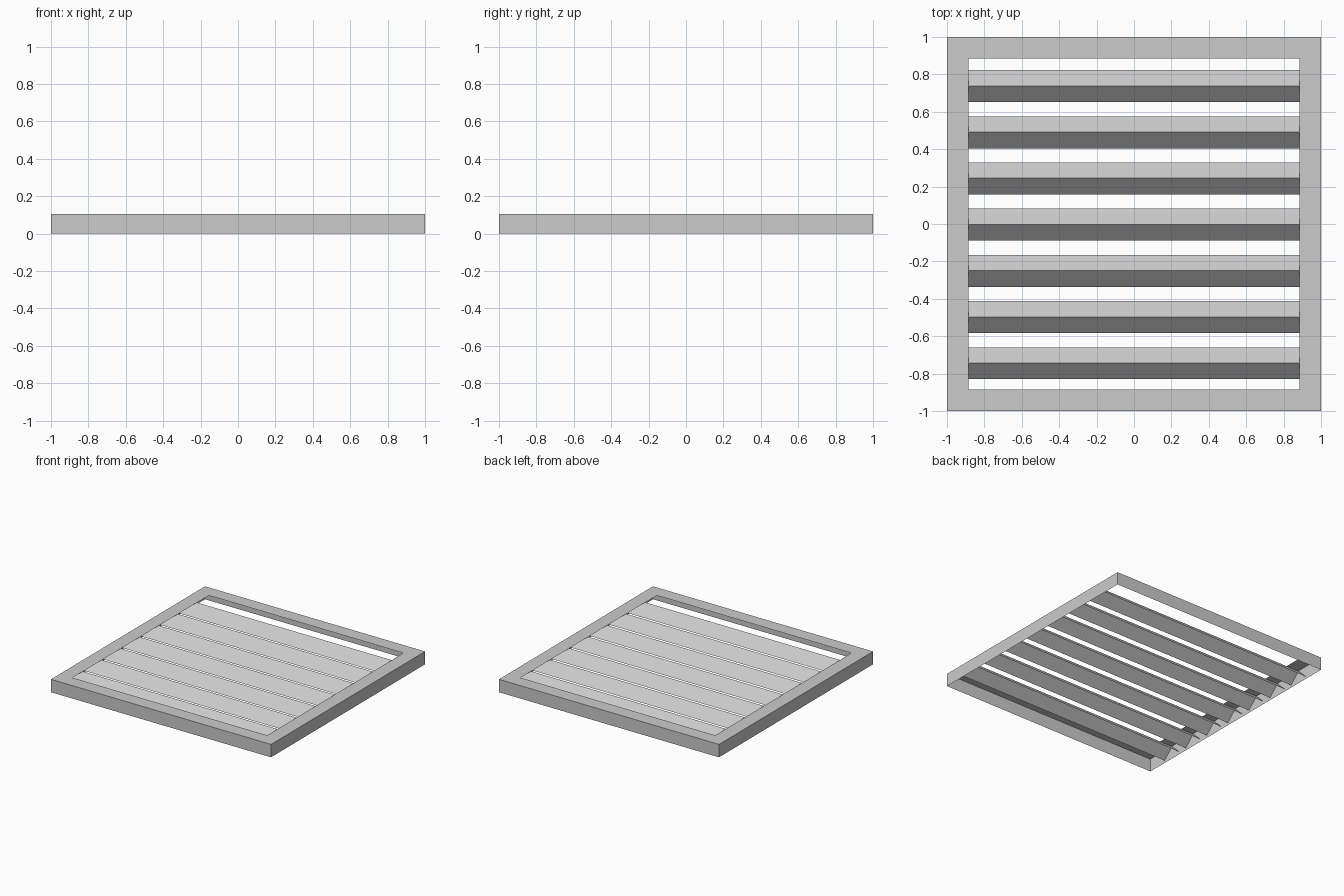
import bpy
import bmesh

cube = bpy.data.objects.get("Cube")
if cube:
    bpy.data.objects.remove(cube, do_unlink=True)

# Single grey metal colour
metal = bpy.data.materials.new("light_grey_metal")
metal.use_nodes = True
grey = (0.6, 0.6, 0.6, 1)
metal.diffuse_color = grey
metal.node_tree.nodes["Principled BSDF"].inputs["Base Color"].default_value = grey

HALF = 1.0
INNER = 0.885
HEIGHT = 0.106


def finish(name, bm):
    mesh = bpy.data.meshes.new(name)
    bm.to_mesh(mesh)
    bm.free()
    mesh.materials.append(metal)
    obj = bpy.data.objects.new(name, mesh)
    bpy.context.collection.objects.link(obj)
    return obj


# Frame: folded sheet angle with outer wall and top flange, open below
bm = bmesh.new()
corners = [(-1, -1), (1, -1), (1, 1), (-1, 1)]
profile = [(HALF, 0), (HALF, HEIGHT), (INNER, HEIGHT)]
rings = [[bm.verts.new((cx * r, cy * r, z)) for cx, cy in corners] for r, z in profile]
for low, high in zip(rings, rings[1:]):
    for i in range(len(corners)):
        j = (i + 1) % len(corners)
        bm.faces.new((low[i], low[j], high[j], high[i]))
finish("frame", bm)

# Slats: folded sheet chevrons, ridge up, running under the side flanges
SLATS = 7
PITCH = 0.247
section = [(-0.087, 0.019), (0, 0.102), (0.084, 0.019)]
for n in range(SLATS):
    y = (n - (SLATS - 1) / 2) * PITCH - 0.002
    bm = bmesh.new()
    ends = [[bm.verts.new((side * 0.998, y + dy, z)) for dy, z in section] for side in (-1, 1)]
    left, right = ends
    for i in range(len(section) - 1):
        bm.faces.new((left[i], right[i], right[i + 1], left[i + 1]))
    finish(f"slat_{n + 1}", bm)
